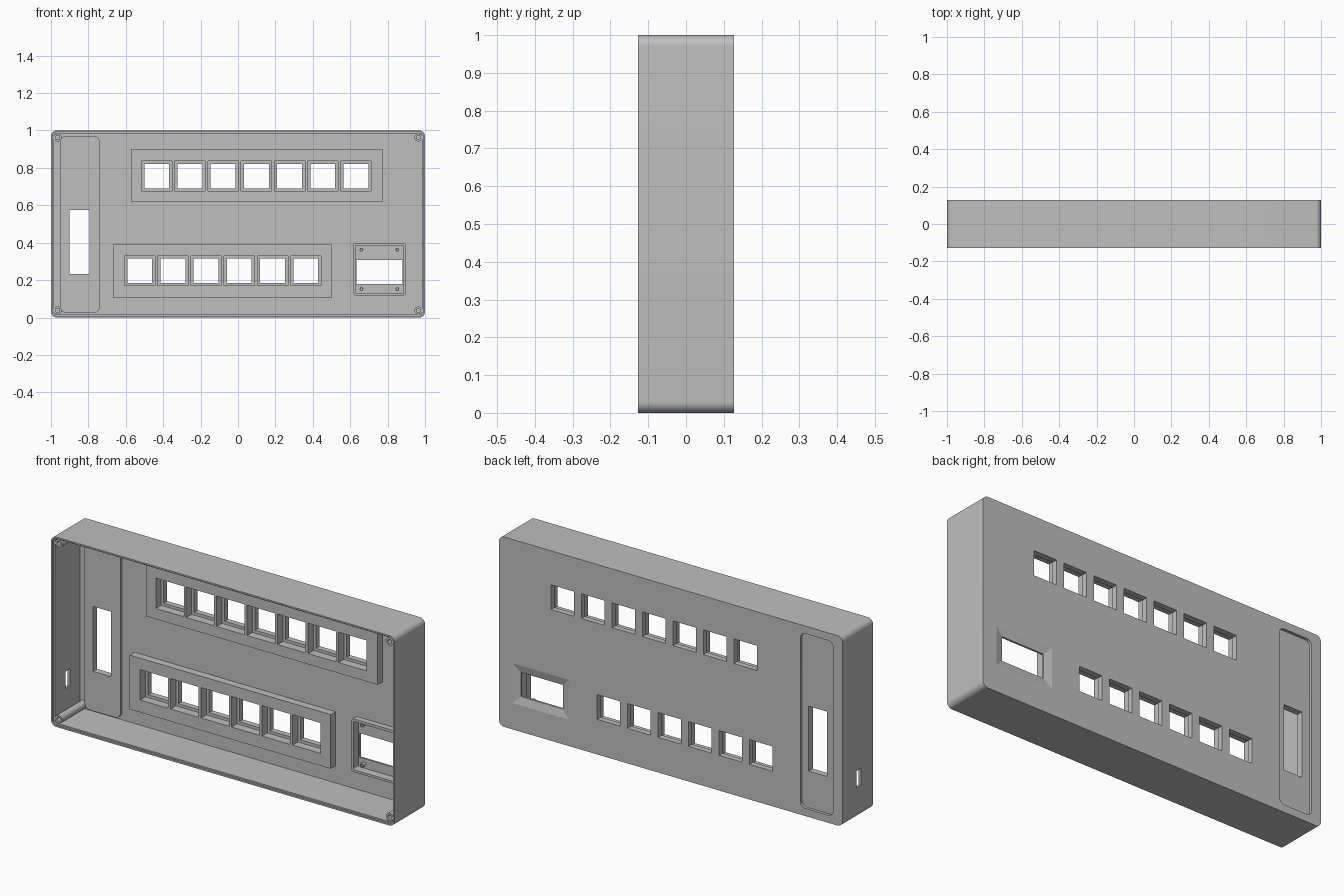
import bpy, bmesh, math

cube = bpy.data.objects.get("Cube")
if cube:
    bpy.data.objects.remove(cube, do_unlink=True)

grey = bpy.data.materials.new("plain_grey")
grey.use_nodes = True
colour = (0.52, 0.52, 0.52, 1)
grey.diffuse_color = colour
grey.node_tree.nodes["Principled BSDF"].inputs["Base Color"].default_value = colour

BACK = 0.127        # outer face of the panel
FRONT = -BACK       # open side
INNER = 0.093       # inner face of the panel
POCKET = 0.097      # floor of the switch pockets
PAST = 0.2          # beyond the panel, for through cuts


def prism(name, x0, x1, z0, z1, y0, y1, r=0, grow=0, steps=10):
    """Rounded rectangle in XZ drawn out along Y; the far end may be larger."""
    def outline(g):
        corners = [(x1 - r + g, z1 - r + g), (x0 + r - g, z1 - r + g),
                   (x0 + r - g, z0 + r - g), (x1 - r + g, z0 + r - g)]
        pts = []
        for i, (cx, cz) in enumerate(corners):
            for k in range(steps + 1 if r else 1):
                a = math.pi / 2 * (i + k / steps)
                pts.append((cx + r * math.cos(a), cz + r * math.sin(a)))
        return pts
    bm = bmesh.new()
    near = [bm.verts.new((x, y0, z)) for x, z in outline(0)]
    far = [bm.verts.new((x, y1, z)) for x, z in outline(grow)]
    bm.faces.new(near)
    bm.faces.new(far)
    for i in range(len(near)):
        j = (i + 1) % len(near)
        bm.faces.new((near[i], near[j], far[j], far[i]))
    bmesh.ops.remove_doubles(bm, verts=bm.verts, dist=1e-5)
    bmesh.ops.recalc_face_normals(bm, faces=bm.faces)
    mesh = bpy.data.meshes.new(name)
    bm.to_mesh(mesh)
    bm.free()
    mesh.materials.append(grey)
    obj = bpy.data.objects.new(name, mesh)
    bpy.context.collection.objects.link(obj)
    return obj


def round_bar(name, x, z, radius, y0, y1):
    return prism(name, x - radius, x + radius, z - radius, z + radius, y0, y1, radius)


def cut(targets, *args, **kw):
    """Subtract a prism from every target and discard the cutter."""
    cutter = prism("cutter", *args, **kw)
    cutter.hide_render = True
    for obj in targets:
        mod = obj.modifiers.new("cut", "BOOLEAN")
        mod.operation = "DIFFERENCE"
        mod.solver = "EXACT"
        mod.object = cutter
        bpy.context.view_layer.update()
        done = obj.evaluated_get(bpy.context.evaluated_depsgraph_get())
        mesh = bpy.data.meshes.new_from_object(done)
        obj.modifiers.clear()
        obj.data = mesh
    bpy.data.objects.remove(cutter, do_unlink=True)


parts = []

# Case: open-fronted box with a stepped rim
case = prism("case", -1, 1, 0, 1, FRONT, BACK, 0.03)
wall, step = 0.015, 0.008
cut([case], -1 + wall, 1 - wall, wall, 1 - wall, -PAST, INNER, 0.018)
cut([case], -1 + step, 1 - step, step, 1 - step, -PAST, FRONT + 0.01, 0.023)
parts.append(case)

# Switch blocks: raised bars with a row of pockets and square windows
rows = [("upper_switch_block", -0.572, 0.776, 0.62, 0.90, -0.516, 0.676, 7),
        ("lower_switch_block", -0.668, 0.503, 0.105, 0.39, -0.607, 0.17, 6)]
pitch, width, height, lip = 0.1775, 0.163, 0.16, 0.015
for name, x0, x1, z0, z1, px, pz, count in rows:
    block = prism(name, x0, x1, z0, z1, 0.053, POCKET - 0.001)
    parts.append(block)
    for i in range(count):
        x = px + i * pitch
        cut([block, case], x, x + width, pz, pz + height, 0, POCKET)
        cut([case], x + lip, x + width - lip, pz + lip, pz + height - lip, 0, PAST)

# Slider pad: sunk on the outside, raised on the inside, with a tall slot
pad = prism("slider_pad", -0.95, -0.74, 0.025, 0.97, 0.078, 0.098, 0.03)
parts.append(pad)
cut([case], -0.945, -0.755, 0.04, 0.96, 0.112, PAST, 0.03)
cut([case, pad], -0.90, -0.793, 0.233, 0.575, 0, PAST)

# Display frame: rounded surround, thin floor, window with a shallow flare
frame = prism("display_frame", 0.615, 0.898, 0.118, 0.398, 0.063, 0.1, 0.015)
parts.append(frame)
cut([frame, case], 0.628, 0.885, 0.13, 0.384, 0, 0.107, 0.006)
cut([case], 0.634, 0.88, 0.18, 0.307, 0, PAST)
cut([case], 0.634, 0.88, 0.18, 0.307, 0.117, BACK + 0.001, grow=0.045)
for x in (0.66, 0.852):
    for z in (0.152, 0.363):
        pin = round_bar("display_pin", x, z, 0.01, 0.085, 0.109)
        cut([pin], x - 0.005, x + 0.005, z - 0.005, z + 0.005, 0, 0.1, 0.005)
        parts.append(pin)

# Corner screw posts
for x in (-0.964, 0.964):
    for z in (0.038, 0.962):
        post = round_bar("screw_post", x, z, 0.021, FRONT + 0.012, INNER + 0.003)
        cut([post], x - 0.011, x + 0.011, z - 0.011, z + 0.011, -PAST, 0, 0.011)
        parts.append(post)

# Cable slot in the right-hand wall
cut([case], -1.02, -0.97, 0.16, 0.25, -0.027, 0.008)

# Rounded corners smooth, everything else crisp
bpy.ops.object.select_all(action="DESELECT")
for obj in parts:
    obj.select_set(True)
    bpy.context.view_layer.objects.active = obj
bpy.ops.object.shade_smooth_by_angle(angle=math.radians(10))
